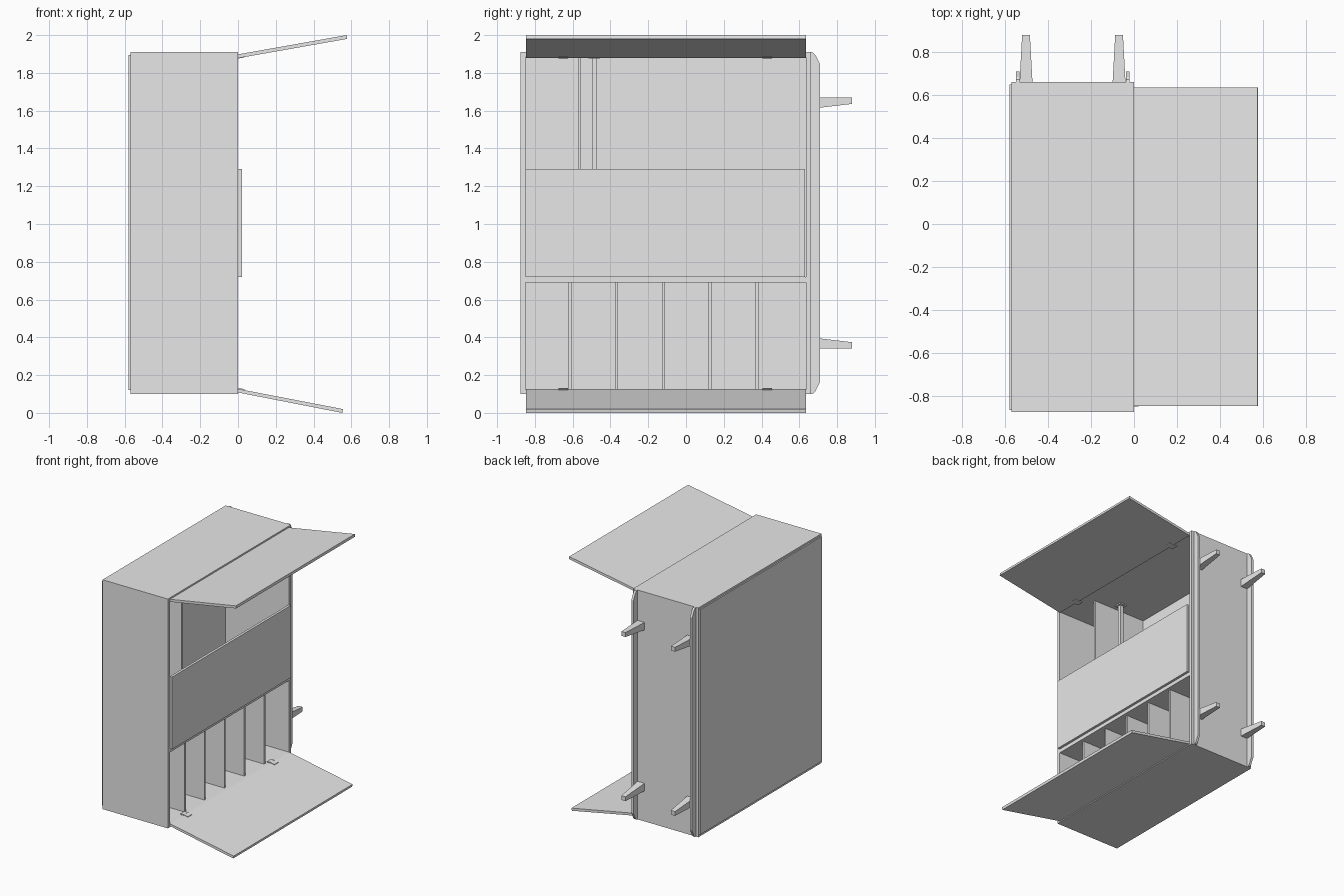
import bpy
import bmesh
import math
from mathutils import Matrix

cube = bpy.data.objects.get("Cube")
if cube:
    bpy.data.objects.remove(cube, do_unlink=True)

grey = bpy.data.materials.new("light grey")
grey.use_nodes = True
grey.diffuse_color = (0.8, 0.8, 0.8, 1)
grey.node_tree.nodes["Principled BSDF"].inputs["Base Color"].default_value = (0.8, 0.8, 0.8, 1)


def finish(name, bm):
    bmesh.ops.recalc_face_normals(bm, faces=bm.faces)
    mesh = bpy.data.meshes.new(name)
    bm.to_mesh(mesh)
    bm.free()
    mesh.materials.append(grey)
    obj = bpy.data.objects.new(name, mesh)
    bpy.context.collection.objects.link(obj)
    return obj


def box(name, x, y, z):
    """Box between the (low, high) pairs on each axis."""
    bm = bmesh.new()
    bmesh.ops.create_cube(bm, size=1)
    for v in bm.verts:
        v.co = [lo + (c + 0.5) * (hi - lo) for c, (lo, hi) in zip(v.co, (x, y, z))]
    return finish(name, bm)


def prism(name, points, axis, lo, hi):
    """Extrude a profile along x (points are y, z) or along y (points are x, z)."""
    bm = bmesh.new()
    place = (lambda p: (lo, *p)) if axis == "x" else (lambda p: (p[0], lo, p[1]))
    face = bm.faces.new([bm.verts.new(place(p)) for p in points])
    new = bmesh.ops.extrude_face_region(bm, geom=[face])["geom"]
    step = (hi - lo, 0, 0) if axis == "x" else (0, hi - lo, 0)
    bmesh.ops.translate(bm, vec=step, verts=[g for g in new if isinstance(g, bmesh.types.BMVert)])
    return finish(name, bm)


# Main dimensions
BACK, FRONT, REAR = -0.57, -0.875, 0.66
BOTTOM, TOP, WALL = 0.10, 1.91, 0.025
inner_y = (FRONT + WALL, REAR - WALL)
inner_x = (BACK + 0.015, 0)

# Carcass
box("front_wall", (BACK, 0), (FRONT, inner_y[0]), (BOTTOM, TOP))
box("rear_wall", (BACK, 0), (inner_y[1], REAR), (BOTTOM, TOP))
box("top_wall", (BACK, 0), inner_y, (TOP - WALL, TOP))
box("bottom_wall", (BACK, 0), inner_y, (BOTTOM, BOTTOM + WALL))
box("inner_back", (BACK, inner_x[0]), inner_y, (BOTTOM + WALL, TOP - WALL))
box("back_panel", (BACK - 0.01, BACK), (FRONT + 0.01, REAR - 0.01), (BOTTOM + 0.02, TOP - 0.015))

# Shelf, closed middle panel and dividers
box("shelf", inner_x, inner_y, (0.69, 0.72))
box("middle_panel", (0, 0.02), (-0.85, 0.63), (0.72, 1.29))
for i in range(5):
    y = -0.615 + i * 0.2475
    box("lower_divider", (inner_x[0], -0.03), (y - 0.008, y + 0.008), (BOTTOM + WALL, 0.69))
box("upper_divider", (inner_x[0], -0.095), (-0.572, -0.556), (0.72, TOP - WALL))
box("post", (-0.295, -0.265), (-0.498, -0.472), (0.72, TOP - WALL))
box("post_cap", (-0.31, -0.25), (-0.515, -0.455), (1.876, TOP - WALL))

# Flaps and their hinges
prism("upper_flap", [(0, 1.878), (0.578, 1.98), (0.575, 2.0), (0, 1.898)], "y", -0.848, 0.635)
prism("lower_flap", [(0, 0.108), (0.552, 0), (0.556, 0.02), (0, 0.127)], "y", -0.848, 0.635)
for y in (-0.65, 0.43):
    for z, slope in ((TOP - WALL - 0.005, 1), (BOTTOM + WALL + 0.003, -1)):
        box("hinge_plate", (-0.03, 0), (y - 0.025, y + 0.025), (z - 0.004, z + 0.004))
        leaf = box("hinge_leaf", (0, 0.035), (-0.025, 0.025), (-0.004, 0.004))
        leaf.matrix_world = Matrix.Translation((0, y, z)) @ Matrix.Rotation(-slope * math.radians(10.5), 4, "Y")

# Base rails with clipped ends
half_rail = [(REAR, TOP), (0.672, 1.908), (0.685, 1.895), (0.71, 1.845)]
rail = half_rail + [(y, BOTTOM + TOP - z) for y, z in reversed(half_rail)]
for x in (-0.55, -0.038):
    prism("base_rail", rail, "x", x, x + 0.018)

# Tapered feet, flat on the outward side in z
for x in (-0.5025, -0.0695):
    for z, inward in ((1.67, -1), (0.34, 1)):
        foot = prism("foot", [(REAR, z), (0.88, z), (0.88, z + inward * 0.034), (REAR, z + inward * 0.06)],
                     "x", x - 0.03, x + 0.03)
        for v in foot.data.vertices:
            if v.co.y > 0.8:
                v.co.x = x + (v.co.x - x) * 0.6
